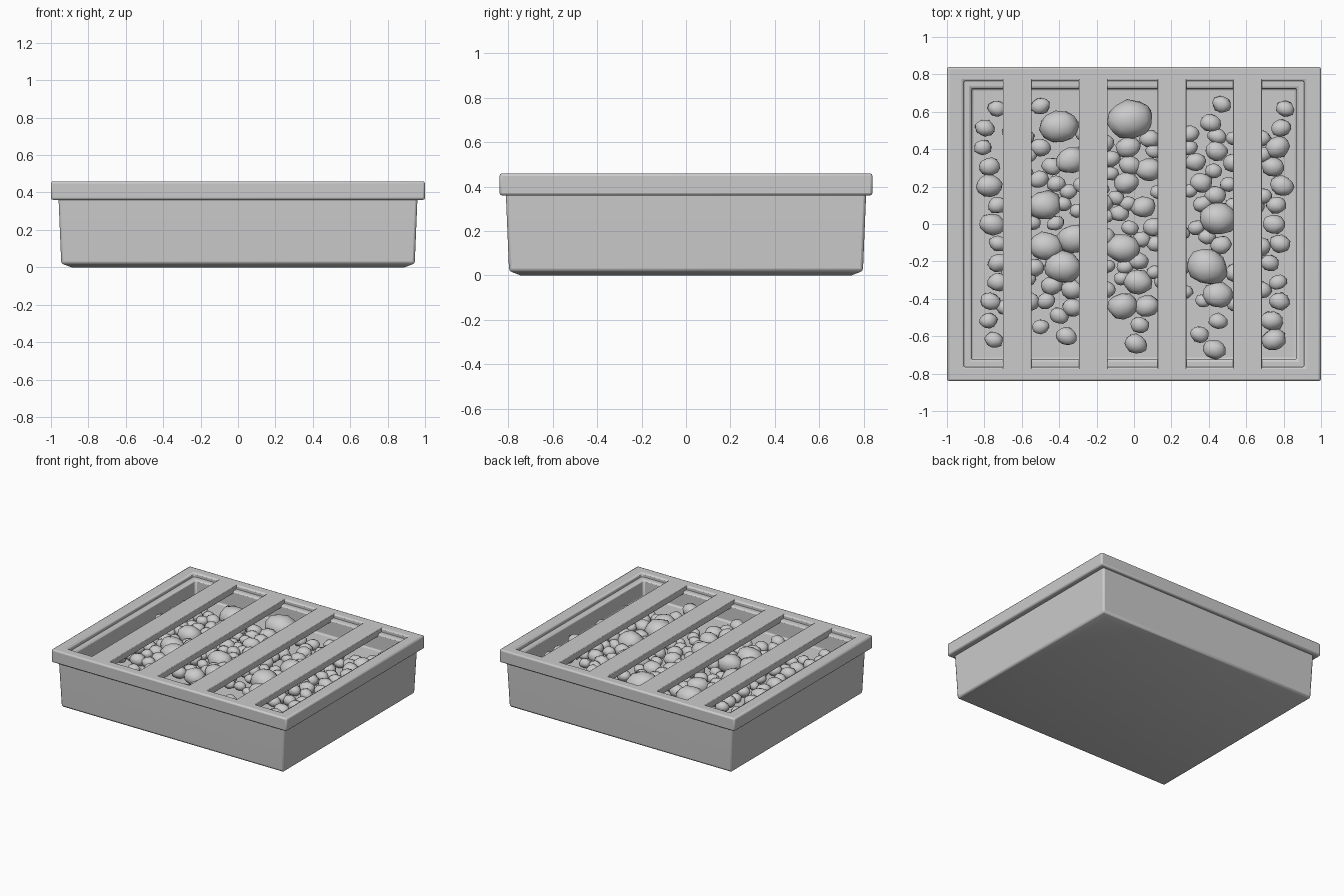
import bpy, bmesh, math, random
from mathutils import Vector, Matrix, Euler

if "Cube" in bpy.data.objects:
    bpy.data.objects.remove(bpy.data.objects["Cube"])

random.seed(7)


def finish(name, bm, bevel=0, smooth=30):
    bmesh.ops.recalc_face_normals(bm, faces=bm.faces)
    me = bpy.data.meshes.new(name)
    bm.to_mesh(me)
    bm.free()
    ob = bpy.data.objects.new(name, me)
    bpy.context.collection.objects.link(ob)
    if bevel:
        m = ob.modifiers.new("bevel", 'BEVEL')
        m.width, m.segments, m.limit_method = bevel, 2, 'ANGLE'
        m.angle_limit = math.radians(40)
    bpy.ops.object.select_all(action='DESELECT')
    bpy.context.view_layer.objects.active = ob
    ob.select_set(True)
    bpy.ops.object.shade_smooth_by_angle(angle=math.radians(smooth))
    return ob


def loft(name, rings, closed=False, bevel=0):
    """Stack rectangular rings (half x, half y, z); cap the ends or join them in a loop."""
    bm = bmesh.new()
    loops = [[bm.verts.new((sx * hx, sy * hy, z))
              for sx, sy in ((-1, -1), (1, -1), (1, 1), (-1, 1))] for hx, hy, z in rings]
    pairs = list(zip(loops, loops[1:]))
    if closed:
        pairs.append((loops[-1], loops[0]))
    else:
        bm.faces.new(loops[0])
        bm.faces.new(loops[-1])
    for a, b in pairs:
        for i in range(4):
            j = (i + 1) % 4
            bm.faces.new((a[i], a[j], b[j], b[i]))
    return finish(name, bm, bevel)


# Tray: chamfered base, slightly flared walls, ledge and raised inner bed
loft("tray", [(0.89, 0.745, 0), (0.945, 0.797, 0.02), (0.96, 0.812, 0.38),
              (0.96, 0.812, 0.43), (0.87, 0.725, 0.43), (0.87, 0.725, 0.30)], bevel=0.012)

# Rim frame around the top
loft("rim", [(1.0, 0.84, 0.36), (1.0, 0.84, 0.46), (0.91, 0.765, 0.46), (0.91, 0.765, 0.36)],
     closed=True, bevel=0.012)

# Four bars across the opening
for n, x in enumerate((-0.625, -0.217, 0.203, 0.607)):
    bm = bmesh.new()
    bmesh.ops.create_cube(bm, size=1, matrix=Matrix.Translation((x, 0, 0.435))
                          @ Matrix.Diagonal((0.153, 1.56, 0.05, 1)))
    finish(f"bar_{n + 1}", bm, 0.004)

# Pebbles seen in the three middle slots: x, y, radius
main = [
    (-.50, .63, .05), (-.40, .52, .10), (-.50, .41, .055), (-.34, .34, .08), (-.48, .10, .09),
    (-.32, -.08, .09), (-.47, -.12, .09), (-.38, -.23, .10), (-.33, -.35, .06), (-.47, -.41, .05),
    (-.40, -.49, .05), (-.50, -.55, .045), (-.36, -.60, .055),
    (-.02, .56, .12), (-.03, .41, .065), (.08, .29, .07), (-.04, .22, .065), (.05, .09, .065),
    (-.06, -.13, .09), (.02, -.31, .075), (-.06, -.44, .08), (.07, -.44, .065), (.03, -.54, .05),
    (.01, -.64, .06), (.47, .64, .05), (.41, .54, .055), (.44, .39, .06), (.36, .22, .06),
    (.45, .03, .10), (.39, -.23, .11), (.45, -.38, .08), (.45, -.52, .05), (.35, -.59, .05),
    (.43, -.67, .06)]
pebbles = list(main)

# Smaller stones along the two side slots
for side in (-1, 1):
    for i in range(13):
        pebbles.append((side * (0.77 + random.uniform(-.05, .04)), -0.62 + i * 0.103,
                        random.uniform(.045, .07)))

# Filler stones in the gaps and under the bars
for _ in range(900):
    x, y, r = random.uniform(-.72, .70), random.uniform(-.45, .5), random.uniform(.04, .06)
    if all(math.hypot(x - a, y - b) > 0.72 * (r + c) for a, b, c in pebbles):
        pebbles.append((x, y, r))

bm = bmesh.new()
for x, y, r in pebbles:
    geo = bmesh.ops.create_icosphere(bm, subdivisions=2, radius=1)
    turn = Euler([random.uniform(0, 6.28) for _ in range(3)]).to_matrix()
    a = random.uniform(-.35, .35)
    spin = Matrix.Rotation(a, 3, 'Z')
    mound = 0.02 * max(0, 1 - math.hypot(x, y))
    for v in geo["verts"]:
        p = turn @ (v.co * random.uniform(.93, 1.06))
        p = spin @ Vector((p.x * r * 1.05, p.y * r * .88, p.z * r * .8))
        v.co = p + Vector((x, y, 0.315 + 0.25 * r + mound))
finish("pebbles", bm, smooth=60)
